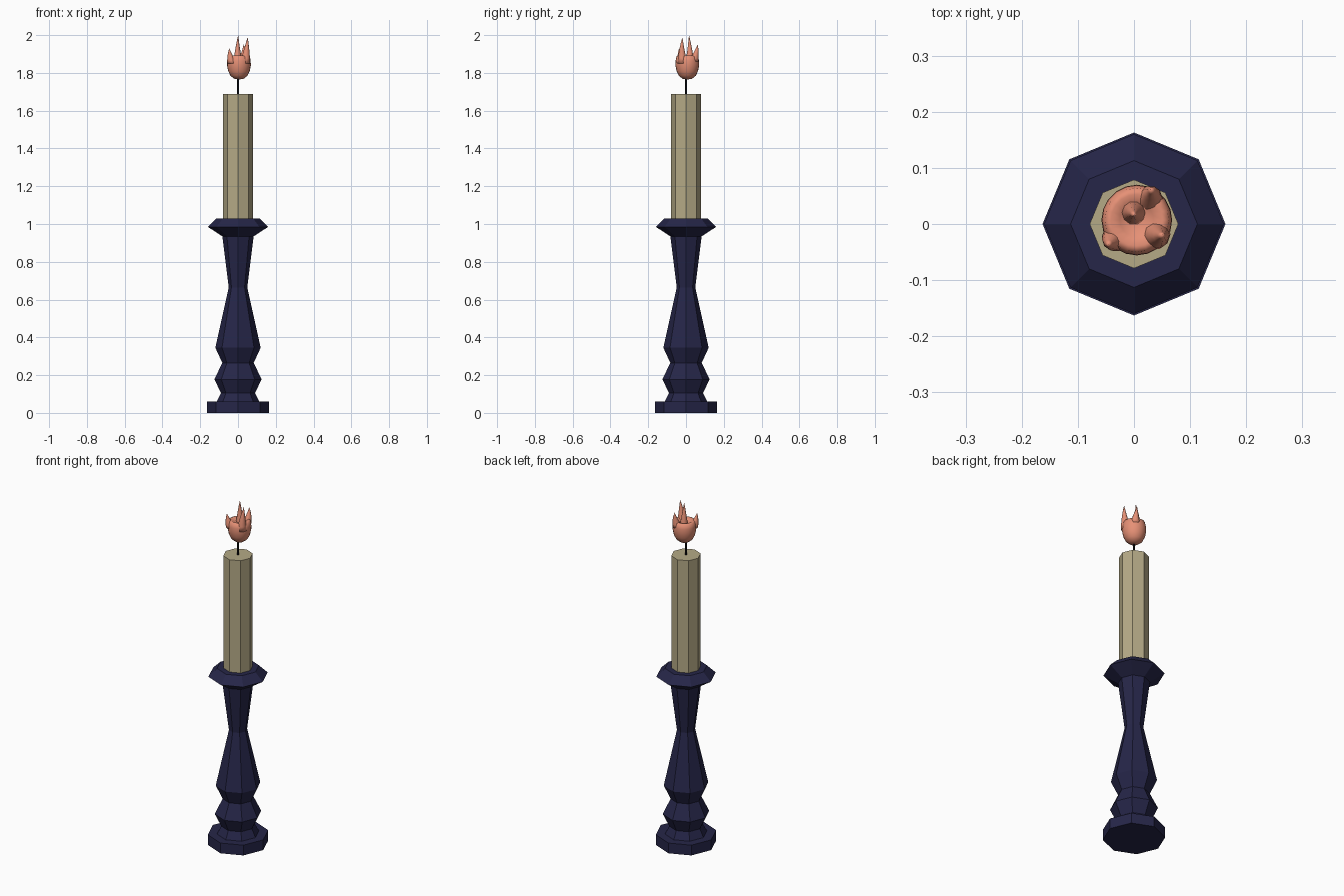
import bpy, bmesh, math
from mathutils import Vector

cube = bpy.data.objects.get("Cube")
if cube:
    bpy.data.objects.remove(cube, do_unlink=True)


def material(name, rgb):
    mat = bpy.data.materials.new(name)
    mat.use_nodes = True
    mat.diffuse_color = (*rgb, 1)
    mat.node_tree.nodes["Principled BSDF"].inputs["Base Color"].default_value = (*rgb, 1)
    return mat


def add_tube(bm, rings, sides):
    """Skin circles given as (centre, radius); zero radius makes a point, open ends are capped."""
    loops = []
    for centre, radius in rings:
        count = sides if radius > 0 else 1
        loops.append([bm.verts.new(Vector(centre) + radius * Vector(
            (math.cos(math.tau * i / sides), math.sin(math.tau * i / sides), 0)))
            for i in range(count)])
    for low, high in zip(loops, loops[1:]):
        for i in range(sides):
            j = (i + 1) % sides
            if len(low) == 1:
                bm.faces.new((low[0], high[j], high[i]))
            elif len(high) == 1:
                bm.faces.new((low[i], low[j], high[0]))
            else:
                bm.faces.new((low[i], low[j], high[j], high[i]))
    if len(loops[0]) > 1:
        bm.faces.new(loops[0][::-1])
    if len(loops[-1]) > 1:
        bm.faces.new(loops[-1])


def finish(name, bm, mat, smooth=False):
    bmesh.ops.recalc_face_normals(bm, faces=bm.faces)
    mesh = bpy.data.meshes.new(name)
    bm.to_mesh(mesh)
    bm.free()
    mesh.materials.append(mat)
    for face in mesh.polygons:
        face.use_smooth = smooth
    obj = bpy.data.objects.new(name, mesh)
    bpy.context.collection.objects.link(obj)
    return obj


def turned(name, profile, sides, mat, smooth=False, centre=(0, 0)):
    bm = bmesh.new()
    add_tube(bm, [((*centre, z), r) for r, z in profile], sides)
    return finish(name, bm, mat, smooth)


navy = material("dark navy", (0.019, 0.019, 0.065))
wax = material("cream wax", (0.46, 0.40, 0.24))
black = material("wick black", (0.005, 0.005, 0.006))
orange = material("flame orange", (0.79, 0.28, 0.18))

# Octagonal turned holder
turned("candle_holder", [
    (0.163, 0), (0.163, 0.06), (0.113, 0.06), (0.09, 0.105), (0.125, 0.178),
    (0.083, 0.265), (0.12, 0.345), (0.049, 0.665), (0.083, 0.935),
    (0.16, 0.985), (0.113, 1.03)], 8, navy)

# Candle and wick
turned("candle", [(0.079, 1.01), (0.079, 1.688)], 8, wax)
turned("wick", [(0.006, 1.68), (0.006, 1.80)], 8, black)

# Flame bowl with a sunken top
turned("flame_bowl", [
    (0, 1.765), (0.025, 1.769), (0.045, 1.785), (0.057, 1.81), (0.063, 1.84),
    (0.062, 1.865), (0.057, 1.888), (0.046, 1.893), (0.03, 1.882), (0, 1.87)],
    20, orange, True, (0.005, 0.007))

# Flame tongues: root on the bowl, bend, tip and root radius
tongues = [
    ("back_left", (0.025, 0.04, 1.86), (0.036, 0.055, 1.905), (0.03, 0.062, 1.95), 0.027),
    ("centre", (0.0, 0.02, 1.86), (-0.004, 0.022, 1.92), (0.001, 0.016, 2.0), 0.024),
    ("front_left", (0.037, -0.018, 1.85), (0.046, -0.025, 1.92), (0.051, -0.019, 1.988), 0.028),
    ("front_right", (-0.03, -0.022, 1.85), (-0.044, -0.032, 1.89), (-0.046, -0.037, 1.93), 0.027),
]
for side, root, bend, tip, radius in tongues:
    a, b, c = Vector(root), Vector(bend), Vector(tip)
    bm = bmesh.new()
    rings = []
    for step in range(6):
        t = step / 5
        point = a * (1 - t) ** 2 + b * 2 * t * (1 - t) + c * t * t
        rings.append((point, radius * (1 - t) ** 0.9))
    add_tube(bm, rings, 10)
    finish("flame_tongue_" + side, bm, orange, True)
